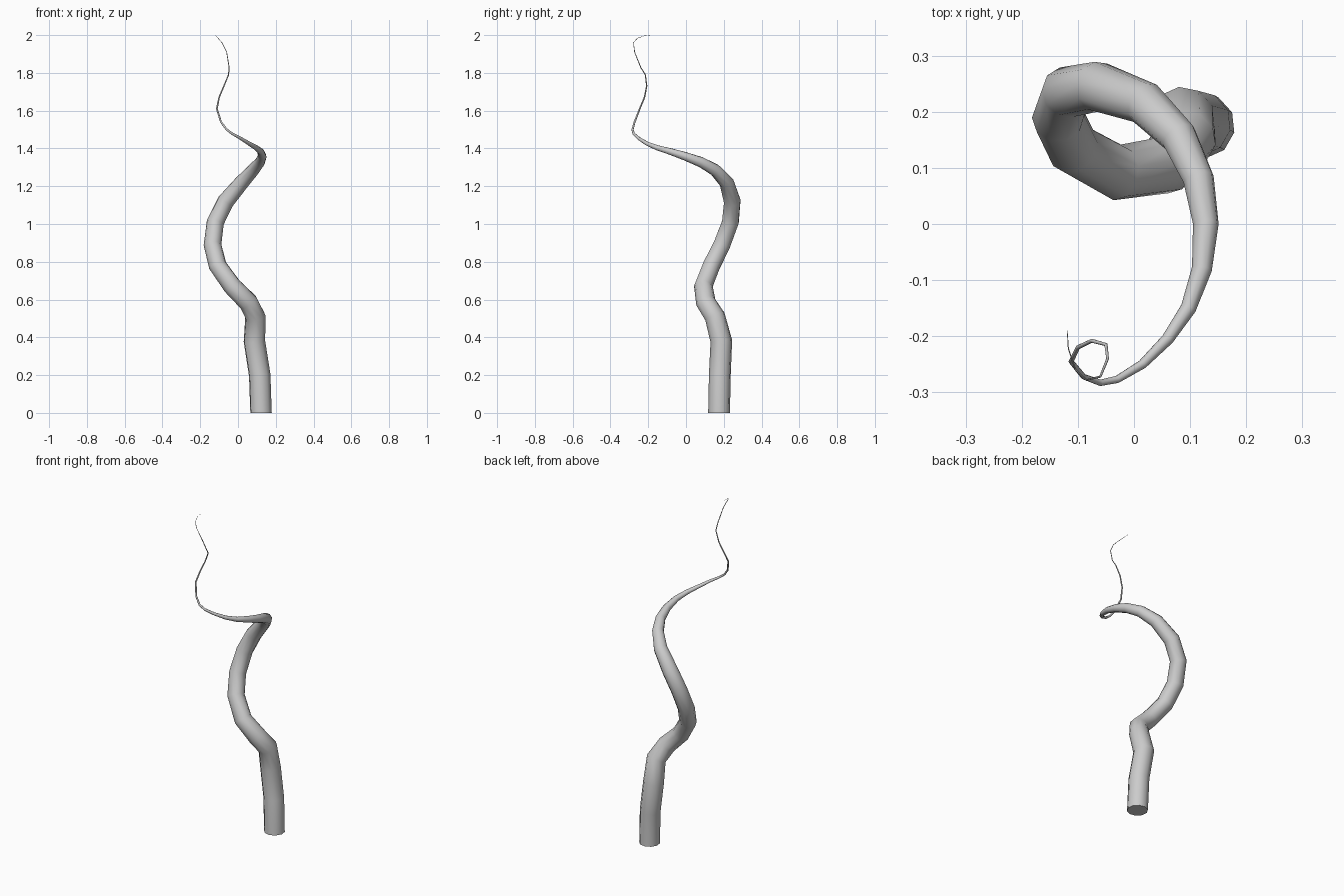
import bpy

# Centre line of the tendril: x, y, z, radius
path = [
    (.122, .175, 0, .058), (.115, .179, .2, .058), (.087, .187, .38, .058),
    (.092, .153, .51, .055), (.055, .105, .585, .053), (-.03, .092, .67, .05),
    (-.108, .135, .78, .048), (-.135, .19, .89, .047), (-.12, .235, 1.01, .046),
    (-.065, .245, 1.12, .045), (.02, .215, 1.22, .039), (.08, .155, 1.285, .033),
    (.115, .08, 1.327, .028), (.128, 0, 1.357, .023), (.121, -.08, 1.383, .018),
    (.097, -.15, 1.403, .014), (.06, -.205, 1.425, .011), (.015, -.25, 1.453, .0085),
    (-.03, -.277, 1.478, .0068), (-.06, -.283, 1.5, .0058), (-.09, -.272, 1.54, .005),
    (-.112, -.245, 1.61, .0045), (-.1, -.22, 1.67, .004), (-.075, -.208, 1.73, .0035),
    (-.05, -.215, 1.79, .003), (-.047, -.24, 1.83, .0025), (-.06, -.272, 1.91, .002),
    (-.085, -.278, 1.96, .0016), (-.105, -.258, 1.983, .0013),
    (-.117, -.222, 1.996, .001), (-.119, -.19, 2.0, .0006),
]

# Tapered tube swept along the centre line
curve = bpy.data.curves.new("tendril", "CURVE")
curve.dimensions = "3D"
curve.bevel_depth = 1
curve.bevel_resolution = 3
curve.use_fill_caps = True
spline = curve.splines.new("POLY")
spline.points.add(len(path) - 1)
for point, (x, y, z, r) in zip(spline.points, path):
    point.co = (x, y, z, 1)
    point.radius = r
tendril = bpy.data.objects.new("tendril", curve)
bpy.context.collection.objects.link(tendril)

# Mesh with a flat base and smooth sides
bpy.context.view_layer.objects.active = tendril
tendril.select_set(True)
bpy.ops.object.convert(target="MESH")
for v in tendril.data.vertices:
    if v.co.z < .02:
        v.co.z = 0
bpy.ops.object.shade_smooth_by_angle(angle=1.0)
